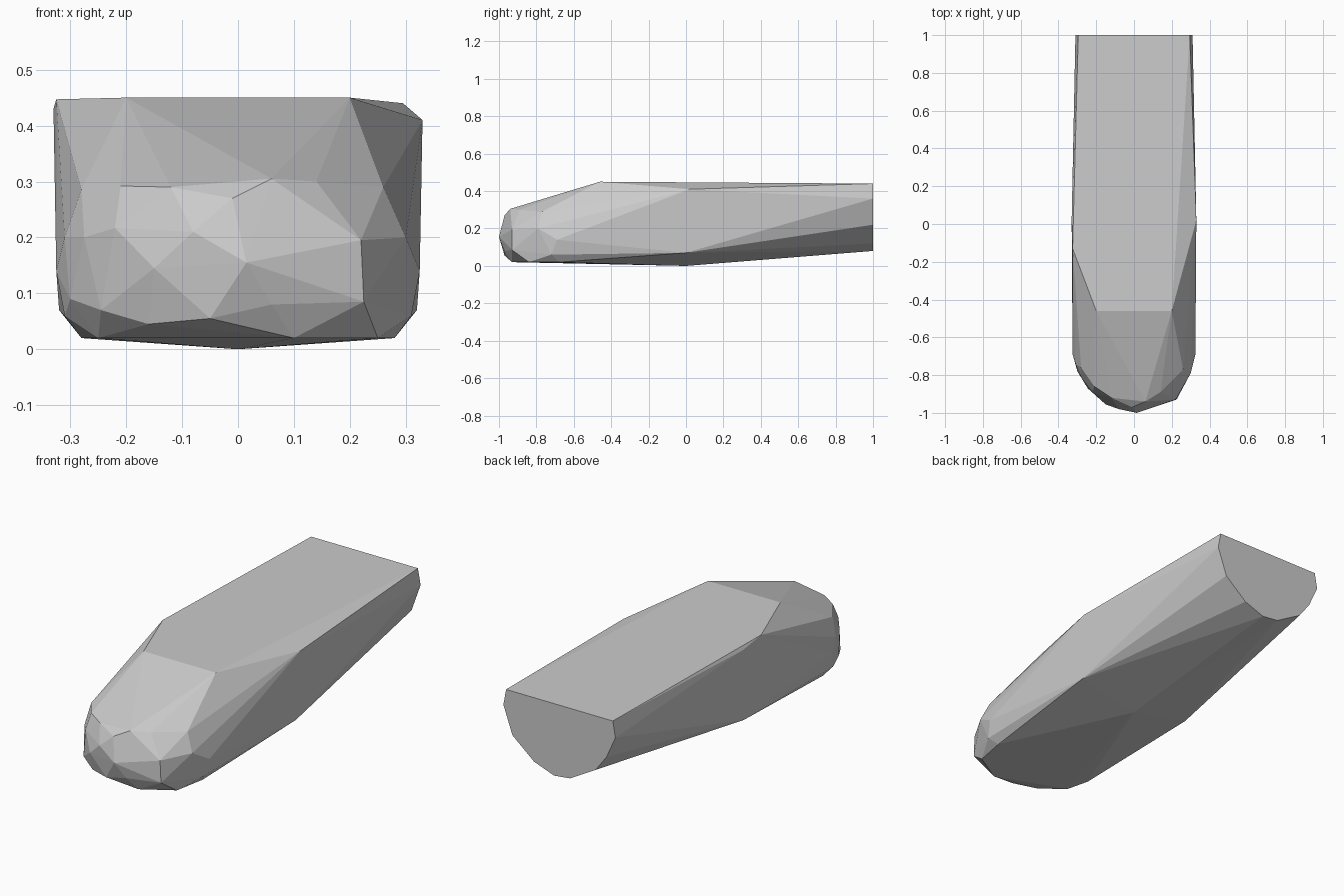
import bpy
import bmesh
from mathutils import Vector

default_cube = bpy.data.objects.get("Cube")
if default_cube:
    bpy.data.objects.remove(default_cube, do_unlink=True)


def make_material(name, colour):
    """Create a plain matte material with one flat colour."""
    material = bpy.data.materials.new(name)
    material.use_nodes = True
    material.diffuse_color = colour
    shader = material.node_tree.nodes["Principled BSDF"]
    shader.inputs["Base Color"].default_value = colour
    return material


def mirrored(points):
    """Return the points together with their copies across the centre plane."""
    return points + [(-x, y, z) for x, y, z in points]


def faceted_hull(name, points, material):
    """Wrap a flat-shaded convex shell around the given points."""
    mesh = bpy.data.meshes.new(name)
    bm = bmesh.new()
    for point in points:
        bm.verts.new(Vector(point))
    result = bmesh.ops.convex_hull(bm, input=bm.verts)
    unused = {item for item in result["geom_interior"] + result["geom_unused"]
              if isinstance(item, bmesh.types.BMVert)}
    bmesh.ops.delete(bm, geom=list(unused), context="VERTS")
    bmesh.ops.recalc_face_normals(bm, faces=bm.faces)
    bm.to_mesh(mesh)
    bm.free()
    mesh.materials.append(material)
    body = bpy.data.objects.new(name, mesh)
    bpy.context.collection.objects.link(body)
    return body


# Flat rear end: rounded underside, straight top edge
rear_profile = [(.26, .22), (.14, .12), (.03, .08), (-.06, .09), (-.2, .17), (-.26, .25)]
rear_profile += [(side * x, z) for side in (-1, 1) for x, z in ((.295, .44), (.31, .36))]
rear_end = [(x, 1, z) for x, z in rear_profile]

# Flat top deck with its sloping front shoulder
top_deck = mirrored([(.2, -.46, .45)])
top_deck += [(.33, .02, .41), (-.325, -.13, .447), (-.33, .02, .43)]

# Shallow keel, lower side corners and widest part of the flanks
keel = [(0, 0, 0)]
flanks = mirrored([(.32, 0, .07), (.28, -.68, .02), (.31, -.72, .06), (.325, -.69, .14)])

# Rounded nose: upper ridge, blunt middle and lower edge
nose_ridge = [(.26, -.77, .29), (.14, -.89, .3), (.06, -.94, .305), (-.12, -.92, .29),
              (-.21, -.86, .292), (-.28, -.76, .285)]
nose_middle = [(.3, -.79, .2), (.22, -.93, .195), (.225, -.93, .085), (.015, -1, .155),
               (-.01, -.97, .27), (-.08, -.98, .21), (-.15, -.955, .145),
               (-.22, -.89, .217), (-.275, -.82, .2), (-.31, -.74, .2)]
nose_lower = [(.1, -.93, .02), (.06, -.97, .08), (-.05, -.97, .055), (-.16, -.92, .045),
              (-.245, -.87, .07), (-.3, -.78, .09), (-.25, -.8, .02), (.25, -.84, .02)]

body_points = rear_end + top_deck + keel + flanks + nose_ridge + nose_middle + nose_lower
light_grey = make_material("light grey", (.6, .6, .6, 1))
faceted_hull("tapered_body", body_points, light_grey)
